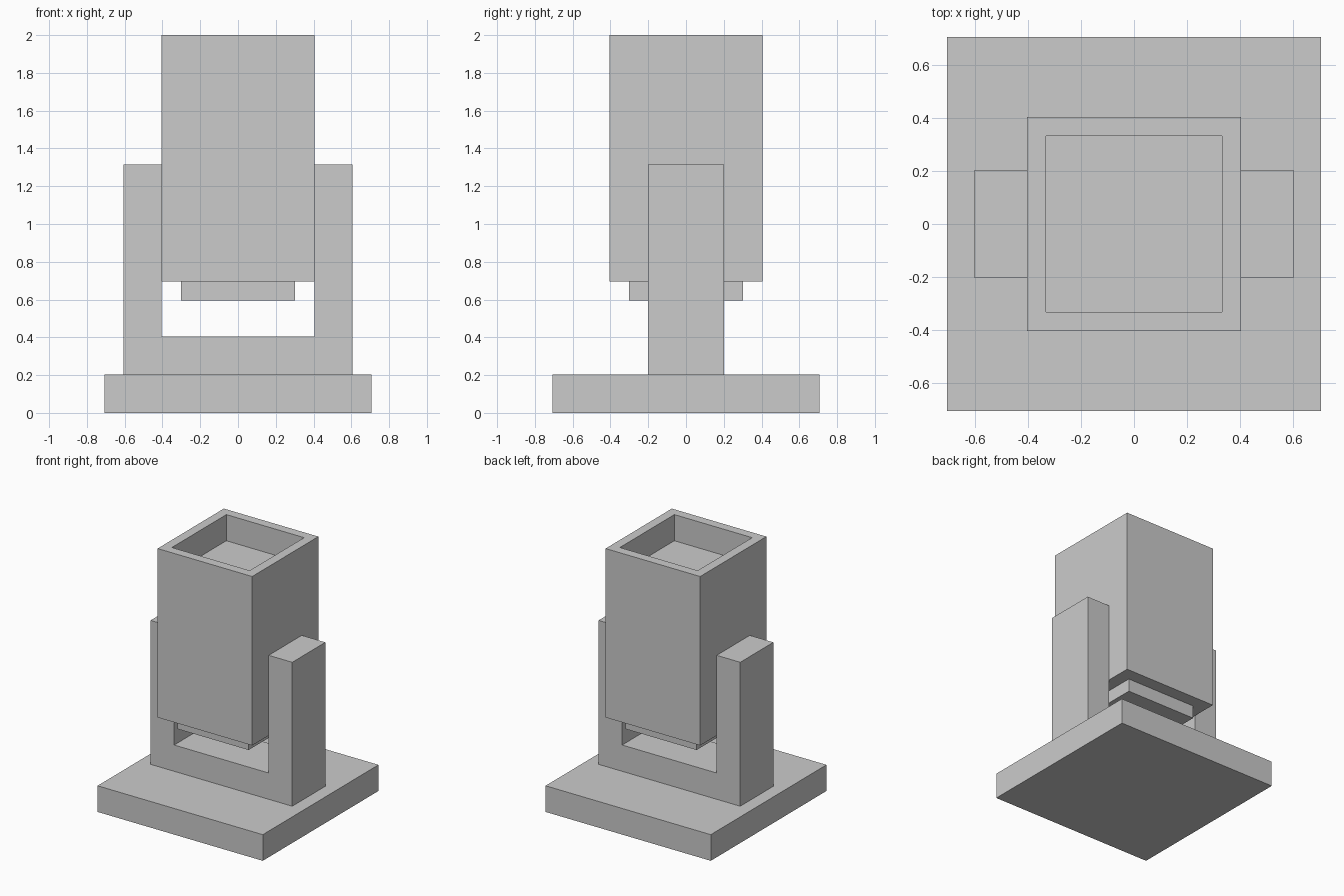
import bpy, bmesh

if "Cube" in bpy.data.objects:
    bpy.data.objects.remove(bpy.data.objects["Cube"])

def new_object(name, bm):
    bmesh.ops.recalc_face_normals(bm, faces=bm.faces)
    mesh = bpy.data.meshes.new(name)
    bm.to_mesh(mesh)
    bm.free()
    obj = bpy.data.objects.new(name, mesh)
    bpy.context.collection.objects.link(obj)
    return obj

def block(bm, half, z0, z1):
    """Square block centred on the z axis; returns its top face."""
    geom = bmesh.ops.create_cube(bm, size=1)
    for v in geom["verts"]:
        v.co.x *= 2 * half
        v.co.y *= 2 * half
        v.co.z = z1 if v.co.z > 0 else z0
    faces = {f for v in geom["verts"] for f in v.link_faces}
    return max(faces, key=lambda f: f.calc_center_median().z)

# Square base plate
bm = bmesh.new()
block(bm, 0.706, 0, 0.202)
new_object("base_plate", bm)

# U-shaped yoke: half profile mirrored, extruded along y
half = [(0.404, 0.405), (0.404, 1.314), (0.605, 1.314), (0.605, 0.202)]
profile = half + [(-x, z) for x, z in reversed(half)]
bm = bmesh.new()
face = bm.faces.new([bm.verts.new((x, -0.202, z)) for x, z in profile])
ext = bmesh.ops.extrude_face_region(bm, geom=[face])
bmesh.ops.translate(bm, vec=(0, 0.404, 0),
                    verts=[g for g in ext["geom"] if isinstance(g, bmesh.types.BMVert)])
new_object("yoke", bm)

# Lamp housing with a square recess in the top
bm = bmesh.new()
top = block(bm, 0.404, 0.695, 2.0)
bmesh.ops.inset_region(bm, faces=[top], thickness=0.101)
ext = bmesh.ops.extrude_discrete_faces(bm, faces=[top])
bmesh.ops.translate(bm, vec=(0, 0, -0.202), verts=ext["faces"][0].verts)
new_object("housing", bm)

# Smaller plate under the housing
bm = bmesh.new()
block(bm, 0.303, 0.594, 0.695)
new_object("housing_bottom_plate", bm)
